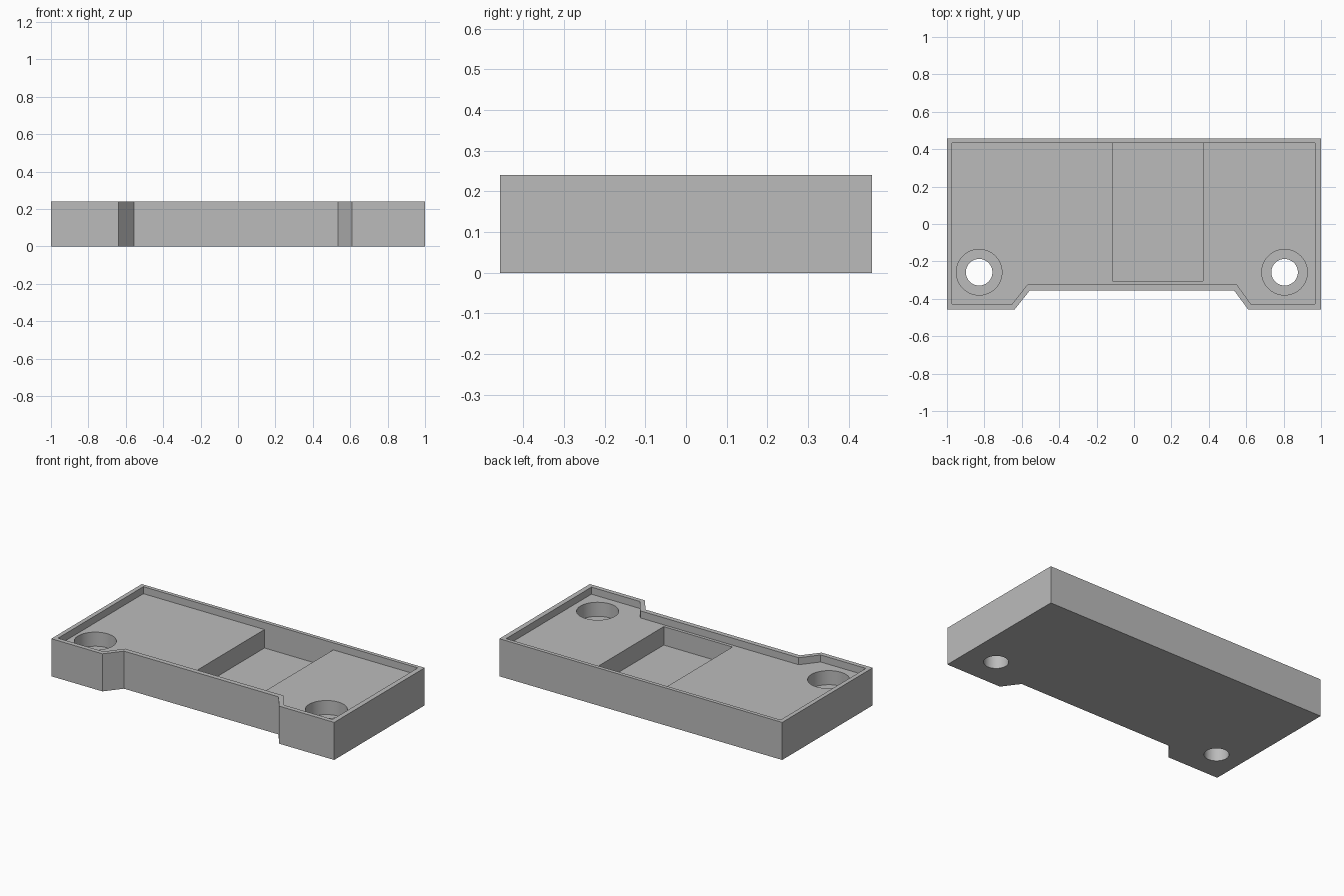
import bpy
import bmesh
from math import radians

cube = bpy.data.objects.get("Cube")
if cube:
    bpy.data.objects.remove(cube, do_unlink=True)

HEIGHT, FLOOR, POCKET, LEDGE = 0.24, 0.195, 0.077, 0.105
ABOVE, BELOW = 0.4, -0.1

grey = bpy.data.materials.new("plain grey")
grey.use_nodes = True
colour = (0.5, 0.5, 0.5, 1)
grey.diffuse_color = colour
grey.node_tree.nodes["Principled BSDF"].inputs["Base Color"].default_value = colour


def finish(name, bm):
    bmesh.ops.recalc_face_normals(bm, faces=bm.faces)
    mesh = bpy.data.meshes.new(name)
    bm.to_mesh(mesh)
    bm.free()
    mesh.materials.append(grey)
    obj = bpy.data.objects.new(name, mesh)
    bpy.context.collection.objects.link(obj)
    return obj


def prism(name, outline, low, high):
    """Extrude a flat outline upward between two heights."""
    bm = bmesh.new()
    face = bm.faces.new([bm.verts.new((x, y, low)) for x, y in outline])
    top = bmesh.ops.extrude_face_region(bm, geom=[face])["geom"]
    verts = [v for v in top if isinstance(v, bmesh.types.BMVert)]
    bmesh.ops.translate(bm, verts=verts, vec=(0, 0, high - low))
    return finish(name, bm)


def cylinder(name, x, y, radius, low, high):
    bm = bmesh.new()
    bmesh.ops.create_cone(bm, cap_ends=True, segments=64, radius1=radius,
                          radius2=radius, depth=high - low)
    bmesh.ops.translate(bm, verts=bm.verts, vec=(x, y, (low + high) / 2))
    return finish(name, bm)


# Outer body with the notched front
tray = prism("tray", [(-1, 0.457), (-1, -0.457), (-0.638, -0.457),
                      (-0.557, -0.355), (0.535, -0.355), (0.61, -0.457),
                      (1, -0.457), (1, 0.457)], 0, HEIGHT)

# Shallow recess inside the rim, and the deep pocket against the back wall
cutters = [
    prism("recess_cutter", [(-0.972, 0.433), (-0.972, -0.428), (-0.652, -0.428),
                            (-0.57, -0.324), (0.55, -0.324), (0.625, -0.428),
                            (0.968, -0.428), (0.968, 0.433)], FLOOR, ABOVE),
    prism("pocket_cutter", [(-0.116, 0.433), (-0.116, -0.304),
                            (0.37, -0.304), (0.37, 0.433)], POCKET, HEIGHT - 0.02),
]

# Counterbored screw holes
for side, x in (("right", -0.828), ("left", 0.805)):
    cutters.append(cylinder(side + "_counterbore_cutter", x, -0.258, 0.122, LEDGE, ABOVE))
    cutters.append(cylinder(side + "_hole_cutter", x, -0.258, 0.071, BELOW, ABOVE))

for cutter in cutters:
    cut = tray.modifiers.new(cutter.name, "BOOLEAN")
    cut.operation = "DIFFERENCE"
    cut.solver = "EXACT"
    cut.object = cutter

# Apply the cuts, then drop the cutters
bpy.ops.object.select_all(action="DESELECT")
bpy.context.view_layer.objects.active = tray
tray.select_set(True)
for cutter in cutters:
    bpy.ops.object.modifier_apply(modifier=cutter.name)
    bpy.data.objects.remove(cutter, do_unlink=True)
bpy.ops.object.shade_smooth_by_angle(angle=radians(30))
